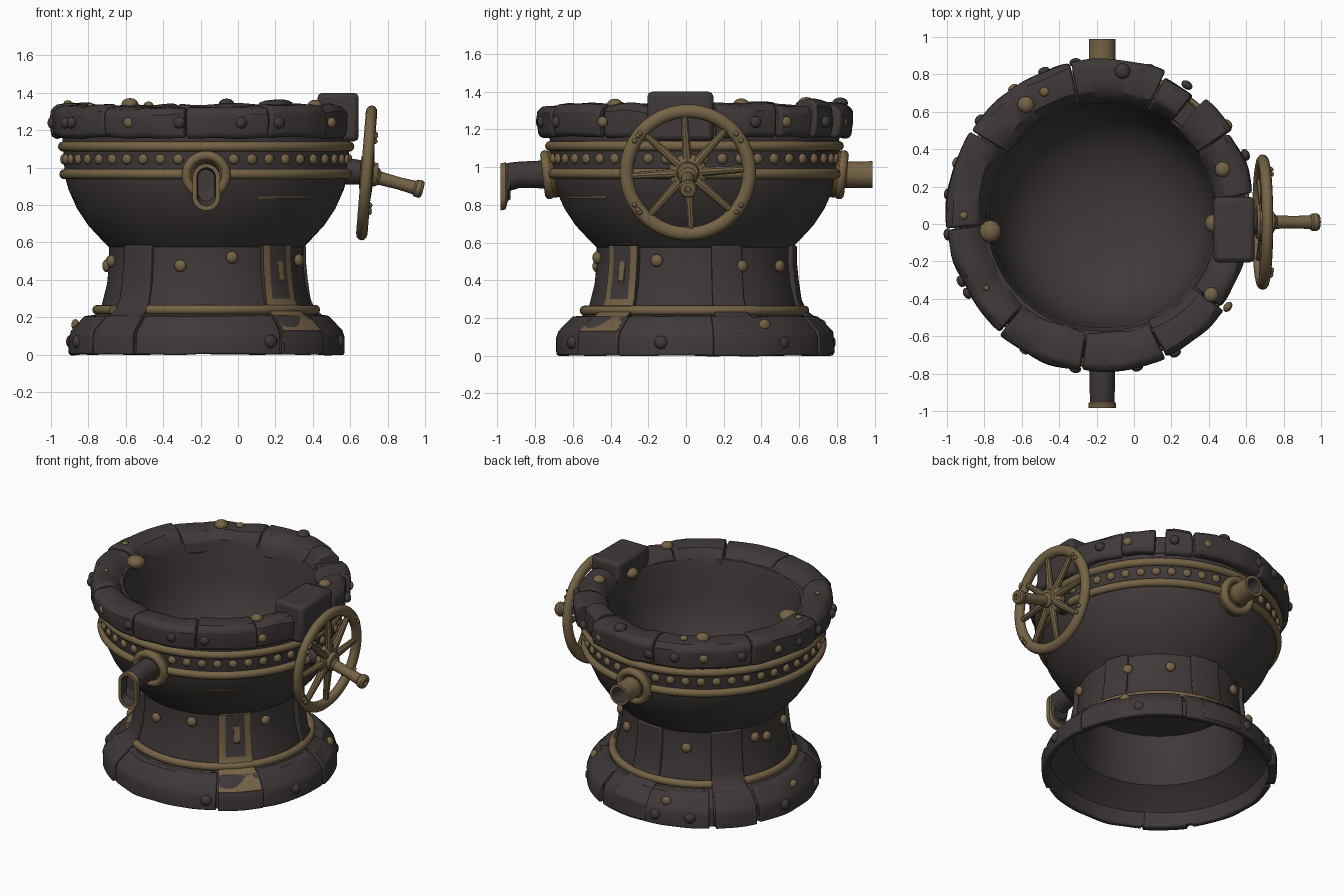
import bpy, bmesh, math, random
from mathutils import Matrix, Vector, noise

if "Cube" in bpy.data.objects:
    bpy.data.objects.remove(bpy.data.objects["Cube"])

random.seed(4)
CX, CY = -0.17, 0.045
AXIS = Matrix.Translation((CX, CY, 0))


def material(name, c):
    m = bpy.data.materials.new(name)
    m.diffuse_color = (*c, 1)
    m.use_nodes = True
    m.node_tree.nodes["Principled BSDF"].inputs["Base Color"].default_value = m.diffuse_color
    return m


IRON = material("dark iron", (0.050, 0.041, 0.040))
BRASS = material("aged brass", (0.175, 0.125, 0.060))
RUST = material("rusty bronze", (0.125, 0.066, 0.024))


def finish(name, bm, mats, matrix=Matrix(), bevel=0, angle=35):
    bmesh.ops.remove_doubles(bm, verts=bm.verts, dist=1e-5)
    bmesh.ops.recalc_face_normals(bm, faces=bm.faces)
    me = bpy.data.meshes.new(name)
    bm.to_mesh(me)
    bm.free()
    ob = bpy.data.objects.new(name, me)
    bpy.context.collection.objects.link(ob)
    for m in mats:
        me.materials.append(m)
    ob.matrix_world = matrix
    bpy.ops.object.select_all(action='DESELECT')
    ob.select_set(True)
    bpy.context.view_layer.objects.active = ob
    bpy.ops.object.shade_smooth_by_angle(angle=math.radians(angle))
    if bevel:
        b = ob.modifiers.new("bevel", 'BEVEL')
        b.width, b.segments, b.limit_method = bevel, 2, 'ANGLE'
        b.angle_limit = math.radians(40)
    return ob


def lathe(name, prof, mats, a0=0, a1=360, step=4, matrix=AXIS, bevel=0,
          closed=True, rough=0, rule=None):
    """Turn a (radius, z) profile about z through the given degrees."""
    bm = bmesh.new()
    full = a1 - a0 >= 360
    n = max(2, round((a1 - a0) / step))
    rings = []
    for i in range(n if full else n + 1):
        a = math.radians(a0 + (a1 - a0) * i / n)
        ring = []
        for r, z in prof:
            p = Vector((r * math.cos(a), r * math.sin(a), z))
            if rough:
                p += noise.noise_vector(p * 6) * rough
            ring.append(bm.verts.new(p))
        rings.append(ring)
    m = len(prof)
    for i in range(n):
        A, B = rings[i], rings[(i + 1) % len(rings)]
        for j in range(m if closed else m - 1):
            k = (j + 1) % m
            f = bm.faces.new((A[j], A[k], B[k], B[j]))
            if rule:
                f.material_index = rule((i + .5) / n, (prof[j][1] + prof[k][1]) / 2)
    if not full and closed:
        bm.faces.new(rings[0])
        bm.faces.new(rings[-1])
    return finish(name, bm, mats, matrix, bevel)


def circle(r, z, t, n=12):
    return [(r + t * math.cos(2 * math.pi * i / n), z + t * math.sin(2 * math.pi * i / n)) for i in range(n)]


def aim(p, d):
    return Matrix.Translation(p) @ Vector(d).to_track_quat('Z', 'Y').to_matrix().to_4x4()


def rivets(name, spots, mat):
    """spots: (angle, radius, z, size, faces_up)"""
    bm = bmesh.new()
    for a, r, z, s, up in spots:
        c, t = math.cos(math.radians(a)), math.sin(math.radians(a))
        M = aim((CX + r * c, CY + r * t, z), (0, 0, 1) if up else (c, t, 0))
        bmesh.ops.create_uvsphere(bm, u_segments=12, v_segments=8, radius=s,
                                  matrix=M @ Matrix.Diagonal((1, 1, .7, 1)))
    finish(name, bm, [mat])


def loft(name, sections, mats, rule, n=32):
    """Skin (y, top, bottom, half_width) stadium sections along y, capped."""
    bm = bmesh.new()
    rings = []
    for y, top, bot, w in sections:
        ring = []
        for i in range(n):
            a = 2 * math.pi * (i + .5) / n
            s = math.sin(a)
            ring.append(bm.verts.new((CX + w * math.cos(a), y, (top - w if s > 0 else bot + w) + w * s)))
        rings.append(ring)
    for j in range(len(rings) - 1):
        for i in range(n):
            k = (i + 1) % n
            bm.faces.new((rings[j][i], rings[j][k], rings[j + 1][k], rings[j + 1][i])).material_index = rule(j)
    bm.faces.new(rings[0])
    bm.faces.new(rings[-1])
    finish(name, bm, mats)


# bowl and hollow pedestal in one turned shell
lathe("bowl_and_pedestal", [
    (0, .62), (.2, .635), (.36, .69), (.48, .78), (.55, .9), (.585, 1.03), (.6, 1.2), (.62, 1.27), (.68, 1.28),
    (.77, 1.17), (.765, 1.1), (.755, .95), (.735, .88), (.69, .78), (.63, .69), (.56, .615), (.52, .575),
    (.518, .5), (.53, .38), (.565, .24), (.6, .21), (.63, .205), (.715, .125), (.725, .01), (.70, .01),
    (.69, .1), (.6, .18), (.545, .22), (.505, .38), (.495, .5), (.49, .55), (.3, .58), (0, .59)],
    [IRON], closed=False)

# rim stones: start, end, outer radius, top
stones = [(8, 33, .81, 1.34), (33, 49, .835, 1.33), (53, 66, .80, 1.36), (66, 102, .835, 1.34),
          (102, 147, .83, 1.335), (147, 185, .835, 1.345), (185, 229, .825, 1.335), (229, 262, .84, 1.325),
          (262, 294, .835, 1.33), (294, 322, .825, 1.34), (322, 342, .80, 1.335)]
for i, (a, b, r, t) in enumerate(stones):
    lip = .60 + .025 * random.random()
    lathe(f"rim_stone_{i+1}", [(lip, 1.20), (lip + .01, 1.275), (lip + .06, t - .012), (.73, t), (r - .03, t - .008),
          (r, t - .04), (r + .003, 1.24), (r - .005, 1.17), (r - .03, 1.155)], [IRON],
          a + .4, b - .4, 3, bevel=.012, rough=.014)
lathe("rim_notch_filler", [(.63, 1.17), (.64, 1.3), (.76, 1.3), (.76, 1.17)], [IRON], 47, 55)

# raised block behind the wheel
bm = bmesh.new()
bmesh.ops.create_cube(bm, size=1, matrix=Matrix.Translation((.535, -.03, 1.27)) @ Matrix.Diagonal((.22, .35, .26, 1)))
finish("raised_rim_block", bm, [IRON], bevel=.025)

# brass hoops round the bowl, and foot hoop broken by the pilasters
lathe("upper_hoop", circle(.765, 1.112, .027), [BRASS], step=3)
lathe("lower_hoop", circle(.758, .965, .027), [BRASS], step=3)
for i, (a, b) in enumerate([(-122, 130), (151, 212)]):
    lathe(f"foot_hoop_{i+1}", circle(.583, .24, .026), [BRASS], a, b, 3)

# pilasters on the waist
def strip(d, end):
    pts = [(.525, .585), (.525, .5), (.535, .4), (.55, .3), (.575, .24), (.615, .212), (.64, .205)]
    if end:
        pts += [(.718, .13), (.727, .012)]
    return [(r + d, z) for r, z in pts] + [(r - .02, z) for r, z in reversed(pts)]


for name, a, w in [("left", -134, 11), ("rear_right", 19, 9), ("rear", 84, 11), ("rear_left", 141, 11)]:
    lathe(f"pilaster_{name}", strip(.018, True), [IRON], a - w, a + w, 3, bevel=.008)
lathe("pilaster_brass_framed", strip(.022, True), [IRON, BRASS], -56, -34, 22 / 10,
      rule=lambda u, z: int(z > .15 and (abs(u - .5) > .3 or z > .545 or z < .29)))
lathe("brass_worn_mark", [(.548, .5), (.567, .4), (.555, .38), (.53, .5)], [BRASS], -46, -42, 2)

# foot slabs with uneven edges
for i, (a, b, d) in enumerate([(-33, 8, .012), (8, 62, .02), (64, 128, .012), (131, 152, .026),
                               (154, 213, .01), (216, 238, .022), (239, 303, .008), (304, 327, .022)]):
    lathe(f"foot_slab_{i+1}", [(.60, .212), (.64 + d, .207), (.715 + d, .13), (.727 + d, .09), (.727 + d, 0),
          (.70, 0), (.69, .11), (.6, .19)], [IRON], a, b, 3, bevel=.008, rough=.006)

# rivets
row = [(a * 7.5 + 3.7, .762, 1.045, .029, 0) for a in range(48)]
blocked = lambda a: min(abs(a - 90), abs(a - 270)) < 9
rivets("band_rivets", [s for s in row if not blocked(s[0])], BRASS)
rivets("waist_rivets", [(a, .535, z, .034, 0) for a, z in
       [(-105, .475), (-75, .52), (-22, .505), (28, .475), (58, .475), (113, .47), (163, .5), (174, .475), (198, .5)]], BRASS)
rivets("rim_side_brass", [(a, .83, 1.24, .03, 0) for a in (-36, 36, 72, 125, 160, -120)], BRASS)
rivets("rim_side_iron", [(a, .832, 1.24, .032, 0) for a in (-150, -77, -62, 23, 57, 100, 112, 142, 172, 187, 205, -100)], IRON)
rivets("rim_top_brass", [(124.5, .72, 1.34, .045, 1), (115, .73, 1.335, .026, 1), (21, .69, 1.335, .042, 1),
       (-36, .72, 1.335, .04, 1), (180, .74, 1.345, .022, 1), (212, .73, 1.335, .015, 1)], BRASS)
rivets("rim_top_iron", [(82, .78, 1.34, .042, 1)], IRON)
rivets("inner_lip_studs", [(188, .605, 1.285, .06, 1), (-4, .6, 1.285, .05, 1)], BRASS)
rivets("foot_rivets", [(a, .735, .07, .036, 0) for a in (-14, -62, 40, 100, 118, 170, 200)], IRON)
rivets("foot_brass_studs", [(32, .70, .16, .036, 0), (105, .70, .16, .032, 0), (180, .70, .16, .03, 0)], BRASS)

# worn brass streak low on the bowl
lathe("bowl_streak", [(.722, .846), (.726, .846), (.721, .834), (.715, .834)], [BRASS], -68, -40, 2)

# front spout with drooping mouth, rear pipe, and their collars
loft("front_spout", [(-.66, 1.04, .885, .072), (-.88, 1.03, .89, .068), (-.93, 1.025, .875, .066),
     (-.95, 1.02, .80, .066), (-.958, 1.025, .775, .073), (-.985, 1.02, .77, .073), (-.985, 1.0, .795, .05),
     (-.93, .99, .83, .045)], [IRON, BRASS], lambda j: int(3 <= j <= 5))
loft("rear_pipe", [(y, .96 + r, .96 - r, r) for y, r in
     [(.72, .074), (.86, .072), (.87, .07), (.99, .072), (.99, .052), (.85, .048)]],
     [BRASS, RUST, IRON], lambda j: 1 if j == 0 else (2 if j == 4 else 0))
for name, y, s in (("front", -.735, -1), ("rear", .825, 1)):
    M = aim((CX, y, .96), (0, s, -.12))
    lathe(f"{name}_collar", circle(.105, 0, .026), [BRASS], step=10, matrix=M)
    lathe(f"{name}_collar_seat", [(0, .01), (.1, .01), (.125, -.01), (.125, -.09), (0, -.09)], [RUST], step=10, matrix=M)

# hand wheel on the right side
WHEEL = aim((.688, .01, .972), (1, 0, -.08))
lathe("wheel_rim", [(r * 1.0, z * .85) for r, z in circle(.326, 0, .036)], [BRASS], step=5, matrix=WHEEL)
bm = bmesh.new()
for i in range(8):
    a = i * math.pi / 4 + .06
    d = Vector((math.cos(a), math.sin(a), 0))
    p, q = d * .05 + Vector((0, 0, .012)), d * .31
    bmesh.ops.create_cone(bm, cap_ends=True, segments=10, radius1=.027, radius2=.018, depth=(q - p).length,
                          matrix=aim((p + q) / 2, q - p))
for a in (.55, .68, 2.45, 2.6, -2.5):
    for s in (-1, 1):
        bmesh.ops.create_uvsphere(bm, u_segments=8, v_segments=6, radius=.014, matrix=Matrix.Translation(
            (.33 * math.cos(a), s * .33 * math.sin(a), .03)))
finish("wheel_spokes", bm, [BRASS], WHEEL)
lathe("wheel_hub", [(0, -.035), (.085, -.035), (.1, -.02), (.1, .012), (.075, .03), (.06, .035), (.055, .06),
      (0, .06)], [BRASS], step=10, matrix=WHEEL)
lathe("wheel_axle", [(0, -.15), (.075, -.15), (.065, -.03), (0, -.03)], [IRON], step=12, matrix=WHEEL)

# crank handle
lathe("crank_handle", [(0, 0), (.05, 0), (.05, .03), (.036, .045), (.033, .15), (.037, .235), (.046, .245),
      (.048, .27), (.04, .283), (.018, .285), (.015, .27), (0, .27)], [BRASS], step=15,
      matrix=aim((.715, .01, .955), (1, 0, -.27)))
